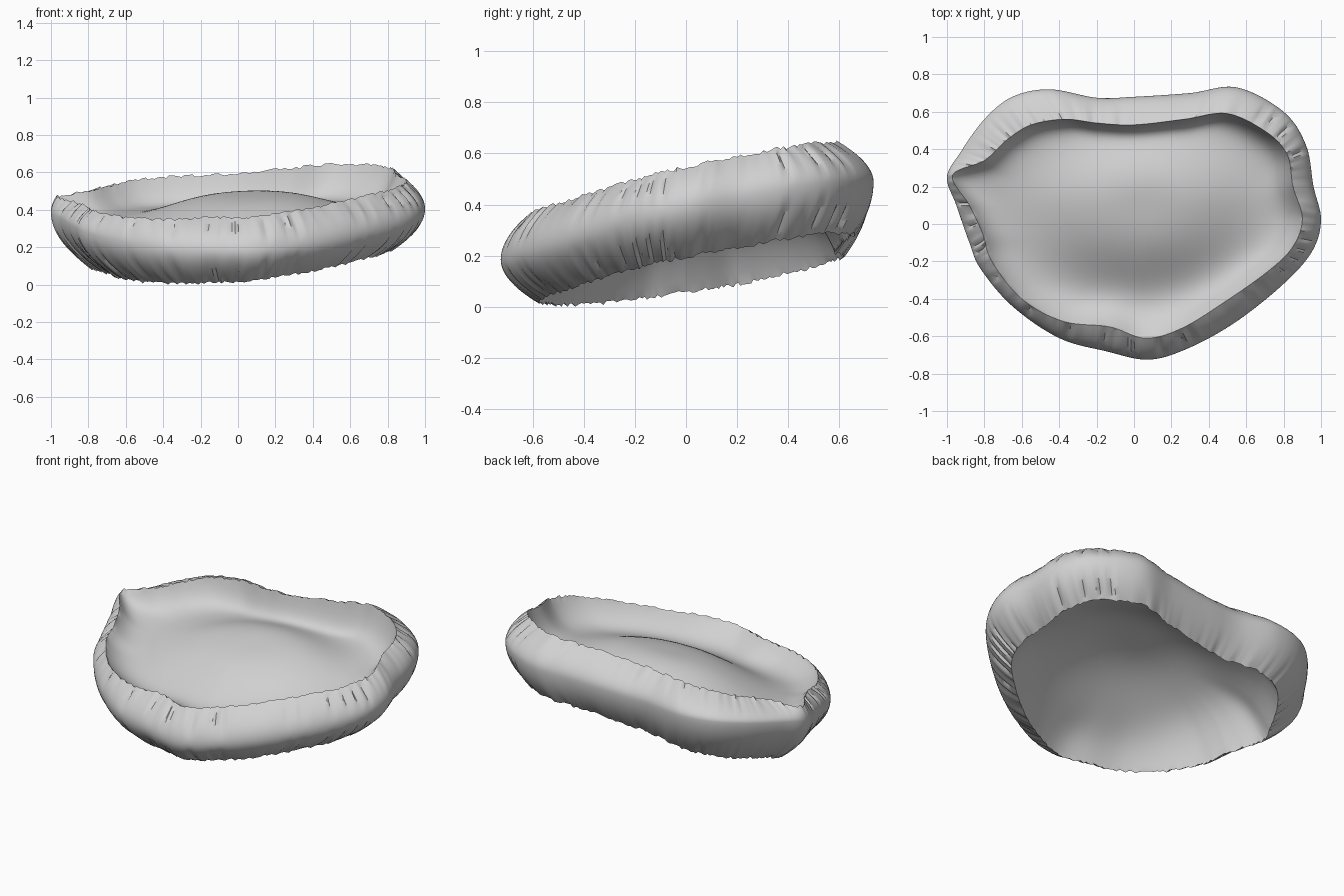
import bpy, math, random
from mathutils import Vector

random.seed(4)
cube = bpy.data.objects.get("Cube")
if cube:
    bpy.data.objects.remove(cube, do_unlink=True)

fabric = bpy.data.materials.new("plain_grey")
fabric.use_nodes = True
grey = (0.64, 0.64, 0.64, 1)
fabric.diffuse_color = grey
fabric.node_tree.nodes["Principled BSDF"].inputs["Base Color"].default_value = grey

# Plan outlines, anticlockwise from the middle of the back
OUTER = [(0, .68), (-.2, .675), (-.45, .72), (-.65, .68), (-.8, .56), (-.93, .38),
         (-1, .25), (-.95, .1), (-.88, -.1), (-.82, -.24), (-.65, -.44), (-.4, -.61),
         (-.15, -.68), (.08, -.725), (.3, -.66), (.55, -.52), (.8, -.32), (.95, -.15),
         (1, .02), (.96, .2), (.92, .42), (.8, .6), (.55, .73), (.3, .7)]
RIM = [(0, .53), (-.2, .54), (-.37, .56), (-.55, .53), (-.68, .45), (-.8, .34),
       (-.97, .26), (-.88, .1), (-.81, -.05), (-.76, -.2), (-.6, -.4), (-.38, -.52),
       (-.13, -.55), (.06, -.61), (.25, -.56), (.48, -.42), (.72, -.25), (.85, -.12),
       (.9, .03), (.85, .2), (.82, .37), (.71, .49), (.5, .59), (.27, .56)]
STEPS = 12
COLS = len(OUTER) * STEPS


def closed_spline(points):
    """Smooth closed curve through the points."""
    pts = [Vector(p) for p in points]
    n, out = len(pts), []
    for i in range(n):
        a, b, c, d = (pts[(i + k) % n] for k in (-1, 0, 1, 2))
        for s in range(STEPS):
            t = s / STEPS
            out.append(b + (c - a) * t / 2 + (a - b * 2.5 + c * 2 - d / 2) * t ** 2
                       + ((b - c) * 3 + d - a) * t ** 3 / 2)
    return out


def mid_z(x, y):
    return .32 + .03 * x + .19 * y + .05 * x * x


def top_z(x, y):
    return .485 + .07 * x + .21 * y


def low_z(x, y):
    return max(.12 + .09 * x + .185 * y, .006)


def floor_z(x, y):
    """Floor swelling into a low dome, sagging towards the front."""
    spread = .33 if y > .1 else .42
    r = math.hypot((x - .05) / .5, (y - .1) / spread)
    dome = .145 * math.exp(-r ** 3)
    sag = .04 * math.exp(-((y + .42) / .2) ** 2 - (x / .6) ** 2)
    return mid_z(x, y) + dome - sag


def make_sheet(name, rings, centre=None):
    """Skin consecutive closed rings, closing on a centre point if given."""
    verts = [v for ring in rings for v in ring]
    faces = []
    for r in range(len(rings) - 1):
        for i in range(COLS):
            j = (i + 1) % COLS
            a, b = r * COLS, (r + 1) * COLS
            faces.append((a + i, a + j, b + j, b + i))
    if centre:
        last = (len(rings) - 1) * COLS
        verts.append(centre)
        faces += [(last + i, last + (i + 1) % COLS, len(verts) - 1) for i in range(COLS)]
    mesh = bpy.data.meshes.new(name)
    mesh.from_pydata(verts, [], faces)
    mesh.materials.append(fabric)
    obj = bpy.data.objects.new(name, mesh)
    bpy.context.collection.objects.link(obj)
    bpy.ops.object.select_all(action='DESELECT')
    obj.select_set(True)
    bpy.context.view_layer.objects.active = obj
    bpy.ops.object.shade_smooth_by_angle(angle=math.radians(50))


def make_lining(name, ragged_edge, edge, gap, steepness):
    """Smooth sheet that curves from an edge of the band into the floor."""
    rows, rings = 28, [ragged_edge]
    for r in range(1, rows):
        s = 1 - (r / rows) ** 1.4
        ring = []
        for x, y, z in edge:
            rise = z - floor_z(x, y) + gap
            level = floor_z(x * s, y * s) - gap
            ring.append((x * s, y * s, level + rise * s ** steepness(y)))
        rings.append(ring)
    make_sheet(name, rings, (0, 0, floor_z(0, 0) - gap))


outer = [Vector((x, y, mid_z(x, y))) for x, y in closed_spline(OUTER)]
upper_edge = [Vector((x, y, top_z(x, y))) for x, y in closed_spline(RIM)]
lower_edge = []
for x, y, z in outer:
    inset = .79 + .04 * x + .12 * max(y, 0)
    lower_edge.append(Vector((x * inset, y * inset, low_z(x * inset, y * inset))))

# Gathered side band: bulging wall with pleats and ragged edges
pleat, ragged = [], []
for p in outer:
    gathered = p.y < .3 or p.x > .7
    pleat.append(random.choice((0, 0, 0, 0, 0, .004, .008, .03)) if gathered else 0)
    ragged.append(random.uniform(-.008, .008))
band = []
ROWS = 24
for r in range(ROWS + 1):
    t = r / ROWS * 2 - 1
    swell, lift = 1 - abs(t) ** 1.9, abs(t) ** .95
    fold = 3 * t * t * (1 - t * t)
    ring = []
    for i, p in enumerate(outer):
        edge = upper_edge[i] if t > 0 else lower_edge[i]
        q = edge.lerp(p, swell) * (1 - pleat[i] * fold)
        z = p.z + (edge.z - p.z) * lift + ragged[i] * t * t
        ring.append((q.x, q.y, max(z, 0)))
    band.append(ring)
make_sheet("side_band", band)

# Upper bowl and domed underside, meeting at the thin floor
make_lining("upper_lining", band[-1], upper_edge, 0, lambda y: 12 + 14 * y)
make_lining("under_lining", band[0], lower_edge, .006, lambda y: 7)
